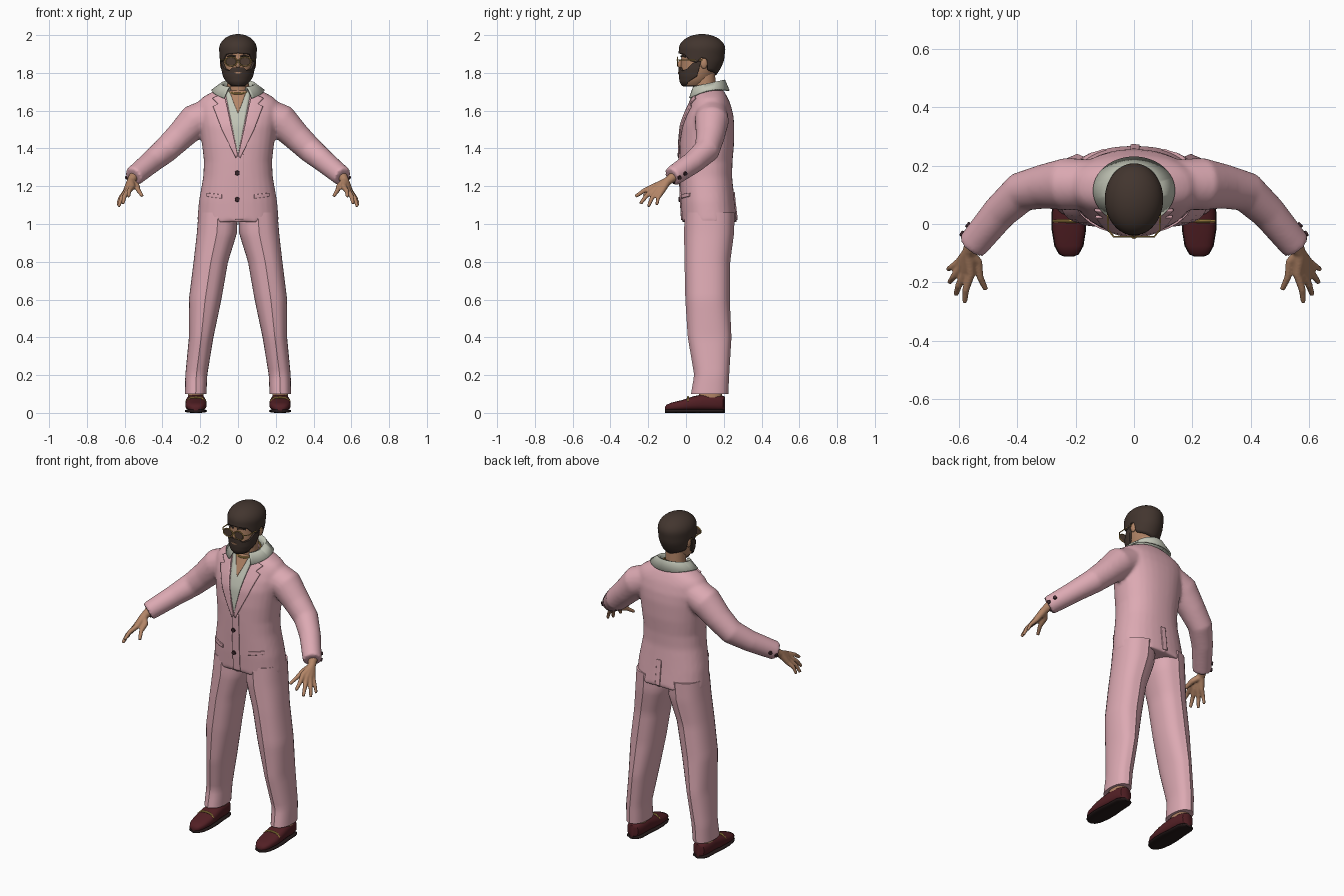
import bpy, bmesh, math
from mathutils import Vector, Matrix
from mathutils.bvhtree import BVHTree

if "Cube" in bpy.data.objects:
    bpy.data.objects.remove(bpy.data.objects["Cube"])


def material(name, *rgb):
    m = bpy.data.materials.new(name)
    m.use_nodes = True
    m.diffuse_color = (*rgb, 1)
    m.node_tree.nodes["Principled BSDF"].inputs["Base Color"].default_value = (*rgb, 1)
    return m


pink = material("suit_pink", 0.72, 0.40, 0.45)
sage = material("shirt_sage", 0.54, 0.56, 0.47)
skin = material("skin", 0.45, 0.235, 0.135)
brown = material("hair_brown", 0.055, 0.036, 0.028)
gold = material("gold", 0.5, 0.32, 0.08)
wine = material("shoe_wine", 0.085, 0.014, 0.018)
black = material("sole_dark", 0.018, 0.01, 0.01)
smoke = material("lens_brown", 0.075, 0.045, 0.032)
plum = material("button_dark", 0.045, 0.02, 0.025)


def finish(name, bm, mat, thick=0, voxel=0, angle=40):
    bmesh.ops.remove_doubles(bm, verts=bm.verts, dist=1e-5)
    bmesh.ops.recalc_face_normals(bm, faces=bm.faces)
    me = bpy.data.meshes.new(name)
    bm.to_mesh(me)
    bm.free()
    me.materials.append(mat)
    me.polygons.foreach_set("use_smooth", [True] * len(me.polygons))
    me.set_sharp_from_angle(angle=math.radians(angle))
    ob = bpy.data.objects.new(name, me)
    bpy.context.scene.collection.objects.link(ob)
    if thick:
        mod = ob.modifiers.new("thickness", "SOLIDIFY")
        mod.thickness, mod.offset = thick, 0
    if voxel:
        mod = ob.modifiers.new("blend", "REMESH")
        mod.mode, mod.voxel_size, mod.use_smooth_shade = "VOXEL", voxel, True
        mod = ob.modifiers.new("soften", "SMOOTH")
        mod.factor, mod.iterations = 0.5, 5
    return ob


def grid(bm, rows, wrap=True, caps=True, loop=False):
    vs = [[bm.verts.new(p) for p in r] for r in rows]
    n = len(vs[0])
    for i in range(len(vs) if loop else len(vs) - 1):
        a, b = vs[i], vs[(i + 1) % len(vs)]
        for j in range(n if wrap else n - 1):
            k = (j + 1) % n
            bm.faces.new((a[j], a[k], b[k], b[j]))
    if wrap and caps and not loop:
        bm.faces.new(vs[0])
        bm.faces.new(vs[-1])


def lerp(table, x):
    # table rows: key, values...
    if x <= table[0][0]:
        return table[0][1:]
    for a, b in zip(table, table[1:]):
        if x <= b[0]:
            t = (x - a[0]) / (b[0] - a[0])
            return [p + (q - p) * t for p, q in zip(a[1:], b[1:])]
    return table[-1][1:]


def oval(rx, ry, n=32, p=2.3, crease=0):
    pts = []
    for i in range(n):
        c, s = math.cos(2 * math.pi * i / n), math.sin(2 * math.pi * i / n)
        k = (abs(c) ** p + abs(s) ** p) ** (-1 / p)
        k *= 1 + crease * (i % (n // 2) == n // 4)
        pts.append((rx * c * k, ry * s * k))
    return pts


def column(bm, table, steps, s=1, crease=0, p=2.3):
    # table rows: z, cx, cy, rx, ry
    rows = []
    for i in range(steps + 1):
        z = table[0][0] + (table[-1][0] - table[0][0]) * i / steps
        cx, cy, rx, ry = lerp(table, z)
        rows.append([(s * cx + x, cy + y, z) for x, y in oval(rx, ry, 32, p, crease)])
    grid(bm, rows)


def tube(bm, pts, radii, n=10, loop=False):
    pts = [Vector(p) for p in pts]
    if not isinstance(radii, (list, tuple)):
        radii = [radii] * len(pts)
    u, rows, m = Vector((0.31, 0.2, 0.93)), [], len(pts)
    for i, p in enumerate(pts):
        a, b = (pts[i - 1], pts[(i + 1) % m]) if loop else (pts[max(i - 1, 0)], pts[min(i + 1, m - 1)])
        t = (b - a).normalized()
        u = (u - t * u.dot(t)).normalized()
        v = t.cross(u)
        rows.append([p + u * x + v * y for x, y in oval(radii[i], radii[i], n, 2)])
    grid(bm, rows, loop=loop)


def disc(name, loc, normal, r, depth, mat, sx=1, sy=1):
    bm = bmesh.new()
    m = Matrix.Translation(loc) @ Vector(normal).to_track_quat("Z", "Y").to_matrix().to_4x4()
    bmesh.ops.create_cone(bm, cap_ends=True, segments=20, radius1=r, radius2=r * 0.9, depth=depth,
                          matrix=m @ Matrix.Diagonal((sx, sy, 1, 1)))
    finish(name, bm, mat)


def ball(name, loc, size, mat):
    bm = bmesh.new()
    bmesh.ops.create_uvsphere(bm, u_segments=16, v_segments=10, radius=1,
                              matrix=Matrix.Translation(loc) @ Matrix.Diagonal((*size, 1)))
    finish(name, bm, mat)


SIDES = ((1, "left"), (-1, "right"))

# Jacket: torso and both sleeves blended into one skin
bm = bmesh.new()
column(bm, [(1.01, 0, .125, .216, .145), (1.12, 0, .115, .207, .142), (1.25, 0, .106, .184, .138),
            (1.33, 0, .106, .18, .14), (1.42, 0, .11, .19, .144), (1.52, 0, .115, .203, .141),
            (1.58, 0, .122, .215, .128), (1.64, 0, .128, .215, .106), (1.67, 0, .128, .19, .092),
            (1.695, 0, .127, .145, .08), (1.72, 0, .12, .09, .065)], 40)
for s, side in SIDES:
    path = [(.14, .135, 1.585), (.23, .137, 1.545), (.31, .128, 1.462), (.385, .11, 1.39),
            (.46, .04, 1.328), (.555, -.075, 1.25)]
    tube(bm, [(s * x, y, z) for x, y, z in path], [.085, .09, .076, .069, .06, .053], 24)
jacket = finish("jacket", bm, pink, voxel=.01)
bpy.context.view_layer.update()
skinmap = BVHTree.FromObject(jacket, bpy.context.evaluated_depsgraph_get())


def patch(name, edge_a, edge_b, mat, off=.003, thick=.008, face=-1, s=1):
    # Panel between two edge lines, laid on the front or back of the jacket
    n, m, rows = 36, 8, []
    ta = [(i / (len(edge_a) - 1), *p) for i, p in enumerate(edge_a)]
    tb = [(i / (len(edge_b) - 1), *p) for i, p in enumerate(edge_b)]
    for i in range(n + 1):
        a, b, row = lerp(ta, i / n), lerp(tb, i / n), []
        for j in range(m + 1):
            x, z = [p + (q - p) * j / m for p, q in zip(a, b)]
            hit = skinmap.ray_cast(Vector((s * x, face, z)), Vector((0, -face, 0)))[0]
            row.append((s * x, (hit.y if hit else .06) + face * off, z))
        rows.append(row)
    bm = bmesh.new()
    grid(bm, rows, wrap=False)
    finish(name, bm, mat, thick)


# Shirt front, bare chest, lapels, pockets, front edge and back vent
v = [(.068, 1.70), (.052, 1.62), (0, 1.37)]
patch("shirt_front", [(-x, z) for x, z in v], v, sage, .001)
v = [(.045, 1.705), (.024, 1.645), (0, 1.585)]
patch("chest", [(-x, z) for x, z in v], v, skin, .004)
for s, side in SIDES:
    patch(side + "_lapel", [(.075, 1.69), (.066, 1.655), (.057, 1.62), (.032, 1.5), (0, 1.36)],
          [(.135, 1.665), (.105, 1.635), (.132, 1.622), (.085, 1.5), (.012, 1.35)], pink, .006, s=s)
    patch(side + "_pocket_flap", [(.085, 1.155), (.165, 1.165)], [(.085, 1.135), (.165, 1.145)], pink, s=s)
patch("front_edge", [(-.014, 1.37), (-.014, 1.022)], [(.03, 1.37), (.03, 1.022)], pink, .002)
patch("back_vent", [(-.012, 1.17), (-.012, 1.022)], [(.018, 1.17), (.018, 1.022)], pink, .002, face=1)

# Buttons on the front and the cuffs
for i, z in enumerate((1.27, 1.13)):
    hit = skinmap.ray_cast(Vector((-.004, -1, z)), Vector((0, 1, 0)))[0]
    disc(f"front_button_{i + 1}", hit + Vector((0, -.008, 0)), (0, -1, 0), .013, .009, plum)
for s, side in SIDES:
    for i in range(3):
        start = Vector((s, -.065 + .03 * i, 1.225 + .021 * i))
        hit, normal = skinmap.ray_cast(start, Vector((-s, 0, 0)))[:2]
        if hit:
            disc(f"{side}_cuff_button_{i + 1}", hit + normal * .003, normal, .011, .009, plum)

# Shirt collar: inner stand, top fold, spread leaf
rows = []
for i in range(49):
    a = math.radians(32 + 296 * i / 48)
    c, back, side_lift = math.cos(a), (1 - math.cos(a)) / 2, math.sin(a) ** 2
    row = []
    for rx, ry, z in ((.07, .07, 1.67 + .04 * back), (.078, .08, 1.715 + .04 * back),
                      (.09, .09, 1.72 + .04 * back), (.138, .112, 1.655 + .05 * back + .025 * side_lift)):
        row.append((rx * math.sin(a), .115 - ry * c, z))
    rows.append(row)
bm = bmesh.new()
grid(bm, rows, wrap=False)
finish("shirt_collar", bm, sage, .009, angle=60)

# Neck and chain
bm = bmesh.new()
column(bm, [(1.64, 0, .10, .065, .06), (1.70, 0, .10, .058, .058), (1.82, 0, .095, .055, .058)], 6, p=2)
finish("neck", bm, skin)
bm = bmesh.new()
ring = [i * math.pi / 16 for i in range(32)]
tube(bm, [(.066 * math.sin(a), .1 - .068 * math.cos(a), 1.715 - .025 * math.cos(a)) for a in ring], .005, 8, True)
finish("neck_chain", bm, gold)

# Head surface, shared by the face, hair and beard
HEAD = [(1.73, .045, .035, .055), (1.75, .048, .055, .07), (1.78, .058, .068, .084), (1.82, .07, .077, .098),
        (1.86, .08, .081, .106), (1.92, .085, .085, .108)]


def on_head(a, z, off=0):
    cy, rx, ry = lerp(HEAD, z)
    k = math.sqrt(max(0, 1 - ((z - 1.92) / .075) ** 2)) if z > 1.92 else 1
    return ((rx + off) * k * math.sin(a), cy - (ry + off) * k * math.cos(a), z + off * .5)


def head_part(name, span, low, high, off, mat, thick=0):
    rows = []
    for i in range(73):
        deg = -span + 2 * span * i / 72
        lo, hi = lerp(low, abs(deg))[0], lerp(high, abs(deg))[0]
        rows.append([on_head(math.radians(deg), lo + (hi - lo) * math.sin(math.pi / 2 * j / 20), off)
                     for j in range(21)])
    bm = bmesh.new()
    grid(bm, rows, wrap=False)
    finish(name, bm, mat, thick, angle=60)


head_part("head", 180, [(0, 1.73)], [(0, 1.995)], 0, skin)
head_part("hair", 180, [(0, 1.9), (42, 1.893), (60, 1.86), (80, 1.85), (88, 1.875), (104, 1.87),
                        (116, 1.81), (180, 1.785)], [(0, 1.995)], .009, brown, .012)
head_part("beard", 90, [(0, 1.73), (50, 1.735), (90, 1.78)],
          [(0, 1.826), (18, 1.826), (34, 1.808), (55, 1.82), (72, 1.855), (90, 1.86)], .006, brown, .012)
head_part("lips", 13, [(0, 1.789), (13, 1.793)], [(0, 1.799), (13, 1.795)], .013, skin, .004)
bm = bmesh.new()
bmesh.ops.create_circle(bm, cap_ends=True, segments=24, radius=1,
                        matrix=Matrix.Translation((0, .045, 1.731)) @ Matrix.Diagonal((.04, .06, 1, 1)))
finish("beard_underside", bm, brown, .006)
ball("nose", (0, -.028, 1.845), (.013, .017, .022), skin)

# Glasses, brows and ears
bm = bmesh.new()
for s, side in SIDES:
    ball(side + "_ear", (s * .085, .095, 1.85), (.011, .019, .028), skin)
    rim = [(s * .037 + .032 * math.cos(a), -.044, 1.86 + .024 * math.sin(a)) for a in ring]
    tube(bm, rim, .0028, 6, True)
    tube(bm, [(s * .069, -.044, 1.868), (s * .088, -.02, 1.868), (s * .092, .09, 1.868)], .003, 6)
    disc(side + "_lens", (s * .037, -.044, 1.86), (0, -1, 0), .031, .004, smoke, 1, .76)
    brow = bmesh.new()
    tube(brow, [on_head(s * math.radians(d), z, .002) for d, z in ((9, 1.886), (24, 1.892), (40, 1.884))], .005, 8)
    finish(side + "_brow", brow, brown)
tube(bm, [(-.008, -.045, 1.866), (0, -.048, 1.869), (.008, -.045, 1.866)], .003, 6)
finish("glasses_frame", bm, gold)

# Hands, trouser legs and loafers
LEG = [(.1, .224, .125, .057, .094), (.2, .221, .136, .058, .088), (.4, .195, .125, .065, .11),
       (.6, .174, .114, .086, .112), (.8, .144, .113, .091, .115), (.95, .112, .122, .106, .126),
       (1.06, .105, .125, .104, .126)]
SHOE = [(-.112, .012, .03), (-.104, .031, .043), (-.075, .047, .055), (-.02, .056, .068), (.04, .056, .088),
        (.1, .05, .1), (.17, .047, .095), (.197, .036, .09), (.207, .015, .085)]
for s, side in SIDES:
    bm = bmesh.new()
    for knuckle, tip, r in (((.56, -.172, 1.197), (.58, -.268, 1.145), .0125),
                            ((.578, -.168, 1.182), (.61, -.242, 1.107), .0125),
                            ((.592, -.152, 1.172), (.632, -.2, 1.092), .012),
                            ((.598, -.13, 1.168), (.638, -.155, 1.1), .011),
                            ((.535, -.13, 1.2), (.507, -.225, 1.148), .0125)):
        pts = [Vector((.55, -.06, 1.255)), Vector((.568, -.1, 1.225)), Vector(knuckle),
               Vector(knuckle).lerp(Vector(tip), .5) + Vector((.006, -.005, .004)), Vector(tip)]
        tube(bm, [(s * p.x, p.y, p.z) for p in pts], [.028, .022, r + .004, r, r * .75])
    finish(side + "_hand", bm, skin, voxel=.005)

    bm = bmesh.new()
    column(bm, LEG, 36, s, crease=.05)
    finish(side + "_trouser_leg", bm, pink, angle=25)
    bm = bmesh.new()
    column(bm, [(.05, .224, .13, .042, .06), (.12, .224, .13, .042, .06)], 2, s)
    finish(side + "_ankle", bm, skin)

    for part, mat, grow, base, top in (("loafer", wine, 0, .012, None), ("sole", black, .003, 0, .02)):
        rows = []
        for y, w, h in SHOE:
            hi = top or h
            rows.append([(s * .223 + x, y, (hi + base) / 2 + z)
                         for x, z in oval(w + grow, (hi - base) / 2, 24, 2.8)])
        bm = bmesh.new()
        grid(bm, rows)
        finish(f"{side}_{part}", bm, mat)
    bm = bmesh.new()
    tube(bm, [(s * .223 + x, .01, z) for x, z in ((-.052, .058), (-.03, .08), (0, .083), (.03, .08), (.052, .058))],
         .006, 8)
    finish(side + "_loafer_bit", bm, gold)
